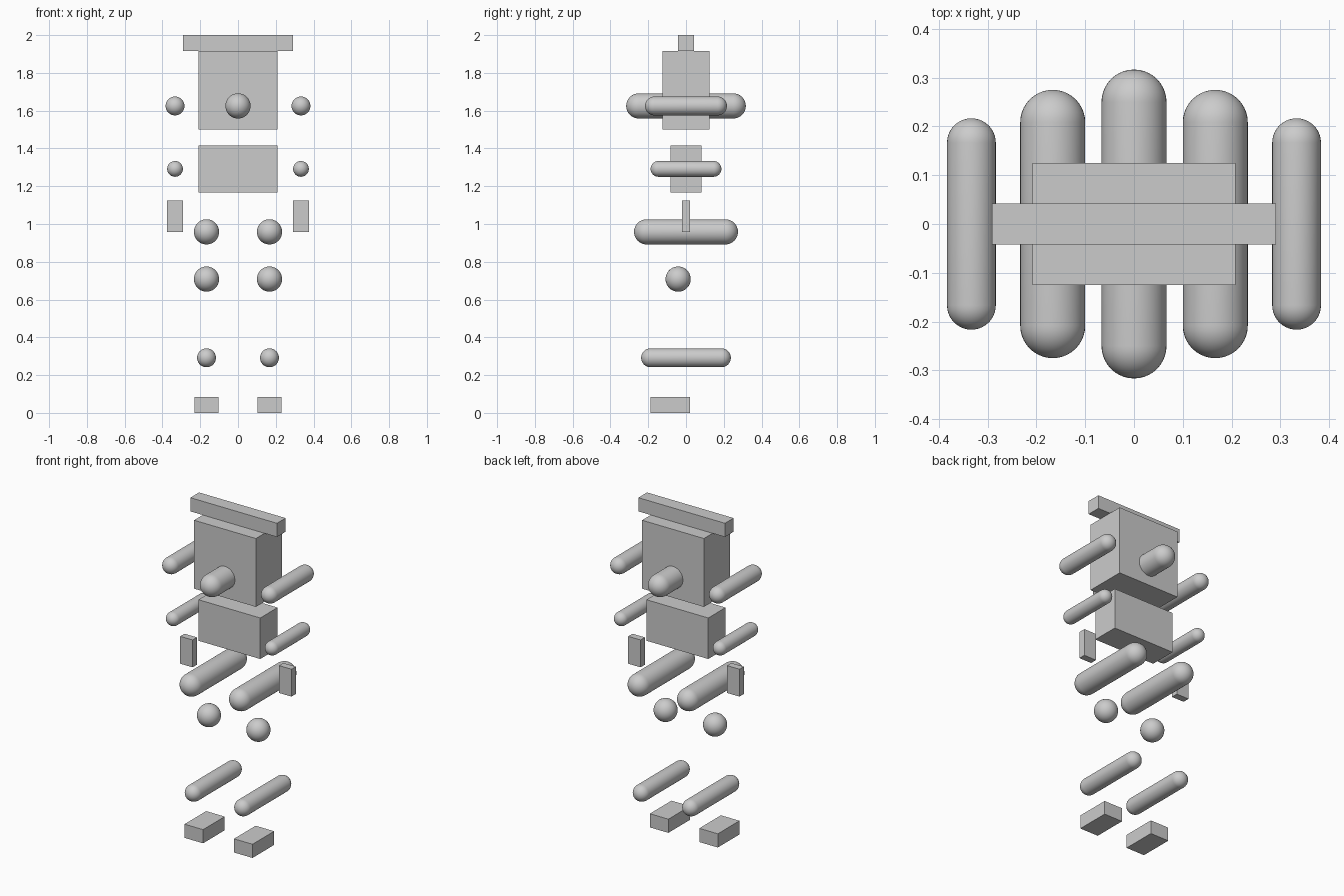
import bpy
import bmesh
from math import sin, cos, pi
from mathutils import Matrix, Vector

if "Cube" in bpy.data.objects:
    bpy.data.objects.remove(bpy.data.objects["Cube"])

U = 1 / 24  # modelling unit: the figure is 48 units tall


def add_object(name, bm, location):
    mesh = bpy.data.meshes.new(name)
    bm.to_mesh(mesh)
    bm.free()
    obj = bpy.data.objects.new(name, mesh)
    obj.location = Vector(location) * U
    bpy.context.collection.objects.link(obj)
    return obj


def box(name, centre, size):
    bm = bmesh.new()
    bmesh.ops.create_cube(bm, size=1, matrix=Matrix.Diagonal((*(Vector(size) * U), 1)))
    return add_object(name, bm, centre)


def capsule(name, centre, radius, half=0, segments=40, arc=10):
    """Round-ended rod along y; half is the half length of its straight part."""
    angles = [pi / 2 * i / arc for i in range(arc + 1)]
    profile = [(radius * sin(a), half + radius * cos(a)) for a in angles]
    mirrored = [(r, -y) for r, y in reversed(profile)]
    profile += mirrored if half else mirrored[1:]
    bm = bmesh.new()
    verts = [bm.verts.new((r * U, y * U, 0)) for r, y in profile]
    edges = [bm.edges.new(pair) for pair in zip(verts, verts[1:])]
    bmesh.ops.spin(bm, geom=verts + edges, cent=(0, 0, 0), axis=(0, 1, 0),
                   angle=2 * pi, steps=segments)
    bmesh.ops.remove_doubles(bm, verts=bm.verts[:], dist=1e-5)
    bmesh.ops.recalc_face_normals(bm, faces=bm.faces[:])
    for face in bm.faces:
        face.smooth = True
    return add_object(name, bm, centre)


# Torso
box("shoulder_bar", (0, 0, 47), (14, 2, 2))
box("chest", (0, 0, 41), (10, 6, 10))
capsule("chest_rod", (0, 0, 39), 1.6, 6)
box("pelvis", (0, 0, 31), (10, 4, 6))

# Arms and legs, one set per side
for side, s in (("right", -1), ("left", 1)):
    capsule(f"{side}_upper_arm_rod", (8 * s, 0, 39), 1.2, 4)
    capsule(f"{side}_forearm_rod", (8 * s, 0, 31), 1, 3.5)
    box(f"{side}_hand", (8 * s, 0, 25), (2, 1, 4))
    capsule(f"{side}_thigh_rod", (4 * s, 0, 23), 1.6, 5)
    capsule(f"{side}_knee_ball", (4 * s, -1, 17), 1.6)
    capsule(f"{side}_shin_rod", (4 * s, 0, 7), 1.2, 4.5)
    box(f"{side}_foot", (4 * s, -2, 1), (3, 5, 2))
